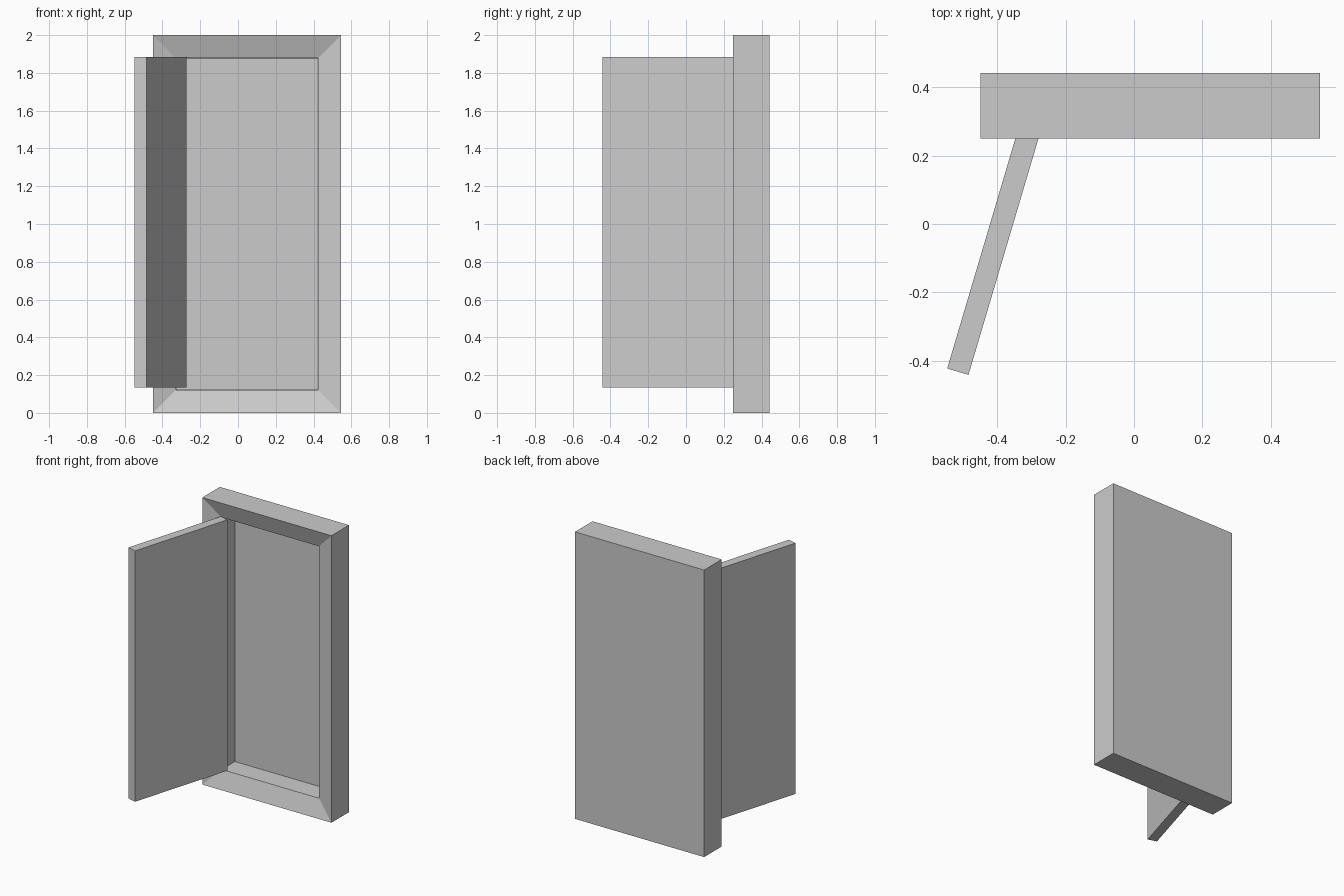
import bpy
import bmesh
from math import radians
from mathutils import Matrix, Vector

cube = bpy.data.objects.get("Cube")
if cube:
    bpy.data.objects.remove(cube, do_unlink=True)

grey = bpy.data.materials.new("plain_grey")
grey.use_nodes = True
colour = (0.6, 0.6, 0.6, 1.0)
grey.diffuse_color = colour
grey.node_tree.nodes["Principled BSDF"].inputs["Base Color"].default_value = colour


def box(low, high):
    """Bmesh box spanning two opposite corners."""
    low, high = Vector(low), Vector(high)
    bm = bmesh.new()
    bmesh.ops.create_cube(bm, size=1)
    bmesh.ops.scale(bm, vec=high - low, verts=bm.verts)
    bmesh.ops.translate(bm, vec=(low + high) / 2, verts=bm.verts)
    bm.normal_update()
    return bm


def finish(name, bm):
    mesh = bpy.data.meshes.new(name)
    bm.to_mesh(mesh)
    bm.free()
    mesh.materials.append(grey)
    obj = bpy.data.objects.new(name, mesh)
    bpy.context.collection.objects.link(obj)
    return obj


# Shallow case: sloping front border, then a deep recess
bm = box((-0.45, 0.25, 0), (0.545, 0.443, 2))
front = min(bm.faces, key=lambda f: f.calc_center_median().y)
for border, depth in ((0.122, 0.04), (0.003, 0.14)):
    bmesh.ops.inset_individual(bm, faces=[front], thickness=border,
                               depth=-depth, use_even_offset=True)
    bm.normal_update()
finish("door_frame", bm)

# Open door panel, modelled from its free front corner and swung on the hinge side
bm = box((-0.065, 0, 0.135), (0, 0.745, 1.883))
door = finish("door_panel", bm)
door.matrix_world = Matrix.Translation((-0.485, -0.442, 0)) @ Matrix.Rotation(radians(-16.5), 4, "Z")
